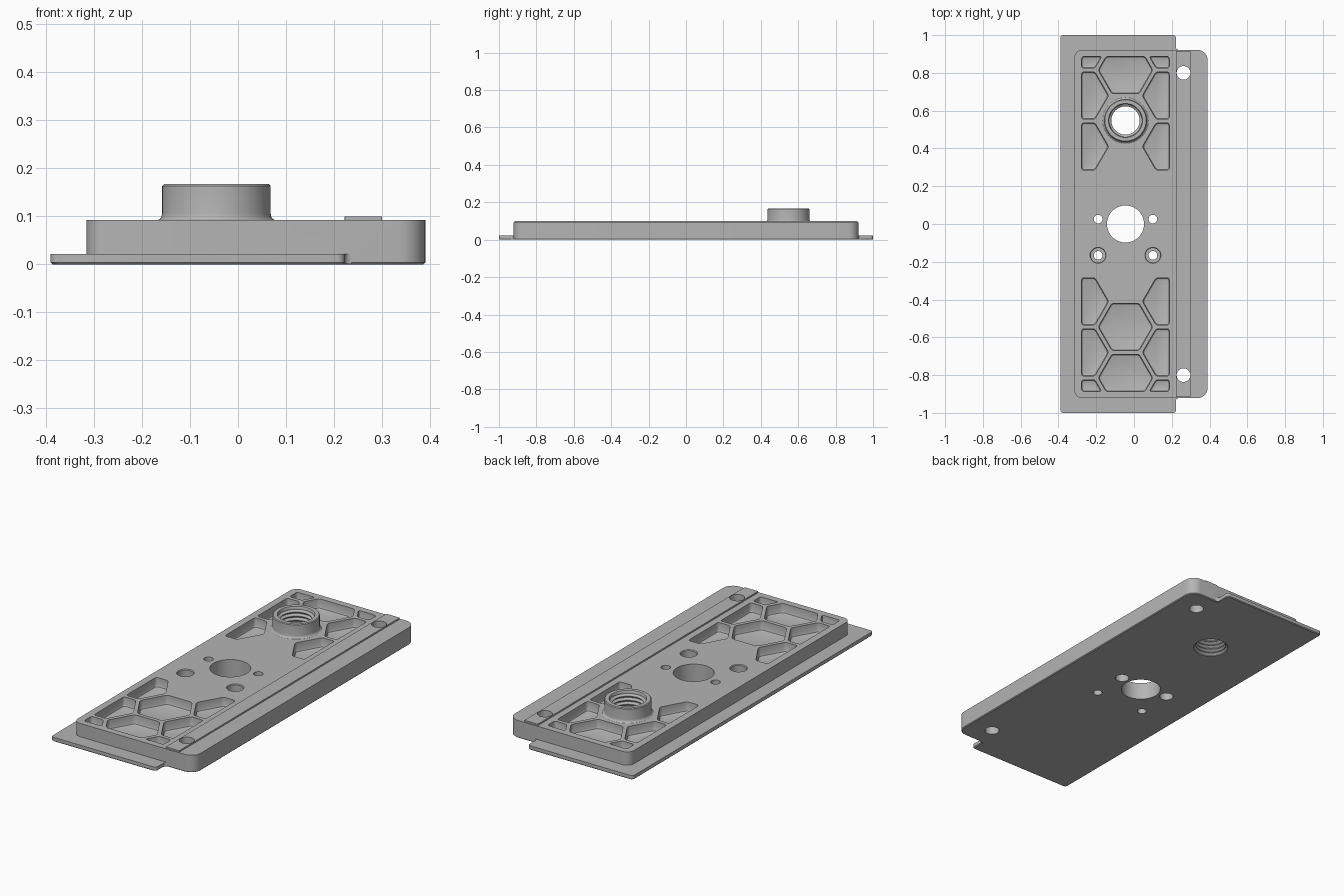
import bpy, bmesh, math

old = bpy.data.objects.get("Cube")
if old:
    bpy.data.objects.remove(old, do_unlink=True)

TOP = 0.092        # deck height
FLANGE = 0.022     # flange thickness
CX = -0.045        # axis of the bores and the pocket lattice
END = 0.922        # half length of the body

grey = bpy.data.materials.new("machined grey")
grey.use_nodes = True
grey.diffuse_color = (0.46, 0.46, 0.46, 1)
grey.node_tree.nodes["Principled BSDF"].inputs["Base Color"].default_value = (0.46, 0.46, 0.46, 1)


def loft(bm, rings):
    """Closed solid through (outline, height) rings."""
    loops = [[bm.verts.new((x, y, z)) for x, y in pts] for pts, z in rings]
    for a, b in zip(loops, loops[1:]):
        for i in range(len(a)):
            j = (i + 1) % len(a)
            bm.faces.new((a[i], a[j], b[j], b[i]))
    bm.faces.new(loops[0][::-1])
    bm.faces.new(loops[-1])


def turned(bm, x, y, profile, n=48):
    """Solid of revolution from (radius, height) pairs."""
    angles = [2 * math.pi * i / n for i in range(n)]
    loft(bm, [([(x + r * math.cos(a), y + r * math.sin(a)) for a in angles], z)
              for r, z in profile])


def rounded(pts, radii, steps=6):
    """Round the corners of a convex outline."""
    out = []
    for i, p in enumerate(pts):
        for_r = radii[i % len(radii)]
        ends = []
        for q in (pts[i - 1], pts[(i + 1) % len(pts)]):
            d = math.dist(p, q)
            t = min(for_r, 0.4 * d) / d
            ends.append((p[0] + (q[0] - p[0]) * t, p[1] + (q[1] - p[1]) * t))
        a, b = ends
        for k in range(steps + 1):
            # rational arc between the two tangent points
            t = k / steps
            w = [(1 - t) ** 2, 1.414 * t * (1 - t), t * t]
            out.append(tuple((w[0] * a[c] + w[1] * p[c] + w[2] * b[c]) / sum(w) for c in (0, 1)))
    return out


def box(x0, x1, y0, y1, inset=0):
    return [(x0 + inset, y0 + inset), (x1 - inset, y0 + inset),
            (x1 - inset, y1 - inset), (x0 + inset, y1 - inset)]


def clip(pts, axis, limit, sign):
    """Keep the part of an outline on one side of an axis-aligned line."""
    out = []
    for a, b in zip(pts, pts[1:] + pts[:1]):
        da, db = sign * (a[axis] - limit), sign * (b[axis] - limit)
        if da >= 0:
            out.append(a)
        if da * db < 0:
            t = da / (da - db)
            out.append((a[0] + (b[0] - a[0]) * t, a[1] + (b[1] - a[1]) * t))
    return out


def finish(name, bm):
    bmesh.ops.recalc_face_normals(bm, faces=bm.faces[:])
    mesh = bpy.data.meshes.new(name)
    bm.to_mesh(mesh)
    bm.free()
    mesh.materials.append(grey)
    ob = bpy.data.objects.new(name, mesh)
    bpy.context.collection.objects.link(ob)
    return ob


def combine(target, tool, operation):
    mod = target.modifiers.new("combine", 'BOOLEAN')
    mod.operation, mod.solver, mod.object = operation, 'EXACT', tool
    bpy.context.view_layer.objects.active = target
    bpy.ops.object.modifier_apply(modifier=mod.name)
    bpy.data.objects.remove(tool, do_unlink=True)


def slab(name, bounds, radii, z0, z1, chamfer=0.0):
    bm = bmesh.new()
    rings = [(rounded(box(*bounds), radii), z) for z in (z0 + chamfer, z1)]
    if chamfer:
        rings.insert(0, (rounded(box(*bounds, chamfer), radii), z0))
    loft(bm, rings)
    return finish(name, bm)


# Thick body, thin flange and raised strip
plate = slab("mounting_plate", (-0.315, 0.39, -END, END), (0.04, 0.055, 0.055, 0.04), 0, TOP, 0.004)
combine(plate, slab("flange", (-0.39, 0.222, -1, 1), (0.015,), 0, FLANGE, 0.004), 'UNION')
combine(plate, slab("strip", (0.222, 0.30, -0.917, 0.917), (0.002,), 0.06, 0.1), 'UNION')

# Concave fillets where the flange meets the body
for side in (-1, 1):
    bm = bmesh.new()
    r = 0.014
    arc = [(0.222 + r - r * math.cos(a), side * (END + r - r * math.sin(a)))
           for a in [math.pi / 2 * k / 6 for k in range(7)]]
    outline = arc + [(0.222 + r, side * 0.9), (0.2, side * 0.9), (0.2, side * (END + r))]
    loft(bm, [(outline, 0.001), (outline, FLANGE - 0.0005)])
    combine(plate, finish("fillet", bm), 'UNION')

# Raised boss with a flared foot
bm = bmesh.new()
turned(bm, CX, 0.548, [(0.122, 0.06), (0.122, TOP), (0.117, 0.095), (0.114, 0.1),
                       (0.113, 0.106), (0.113, 0.163), (0.109, 0.167)], 64)
combine(plate, finish("boss", bm), 'UNION')

# Lattice of hexagonal pockets
RECT = (-0.277, 0.187)
APOTHEM, PITCH, FLOOR = 0.125, 0.27, 0.042


def pocket_outline(x, y, inset):
    r = (APOTHEM - inset) / math.cos(math.pi / 6)
    pts = [(x + r * math.cos(math.pi / 3 * k), y + r * math.sin(math.pi / 3 * k)) for k in range(6)]
    pts = clip(pts, 0, RECT[0] + inset, 1)
    pts = clip(pts, 0, RECT[1] - inset, -1)
    pts = clip(pts, 1, 0.887 - inset, -1)
    pts = clip(pts, 1, -0.887 + inset, 1)
    return rounded(pts, (0.012,), 4)


bm = bmesh.new()
dx = PITCH * math.cos(math.pi / 6)
for side in (-1, 1):
    cells = [(CX, 0.545 + PITCH)]
    cells += [(CX + s * dx, 0.545 + PITCH * k) for s in (-1, 1) for k in (-0.5, 0.5, 1.5)]
    if side < 0:
        cells.append((CX, 0.545))
    for x, y in cells:
        loft(bm, [(pocket_outline(x, side * y, i), z) for i, z in
                  ((0.010, FLOOR), (0.003, FLOOR + 0.003), (0, FLOOR + 0.010), (0, 0.12))])
combine(plate, finish("pocket_cutter", bm), 'DIFFERENCE')

# Through holes, counterbores and the threaded bore
bm = bmesh.new()
LOW, HIGH = -0.05, 0.2
turned(bm, CX, 0, [(0.098, LOW), (0.098, HIGH)], 64)
for side in (-1, 1):
    turned(bm, 0.262, side * 0.80, [(0.036, LOW), (0.036, HIGH)])
    x = CX + side * 0.145
    turned(bm, x, 0.026, [(0.034, LOW), (0.034, 0.045), (0.023, 0.045), (0.023, HIGH)], 32)
    turned(bm, x, -0.166, [(0.023, LOW), (0.023, 0.045), (0.039, 0.045),
                           (0.039, 0.088), (0.046, 0.096), (0.046, HIGH)], 32)
thread = [(0.086, LOW), (0.086, 0.003)]
turns = 7
step = 0.150 / turns
for k in range(turns):
    z = 0.012 + k * step
    thread += [(0.075, z), (0.075, z + 0.003), (0.087, z + 0.011), (0.087, z + 0.013)]
thread += [(0.088, 0.164), (0.091, 0.169), (0.091, HIGH)]
turned(bm, CX, 0.548, thread, 64)
combine(plate, finish("hole_cutter", bm), 'DIFFERENCE')

# Smooth the curved walls, keep the edges crisp
bpy.ops.object.select_all(action='DESELECT')
plate.select_set(True)
bpy.context.view_layer.objects.active = plate
bpy.ops.object.shade_smooth_by_angle(angle=math.radians(30))
